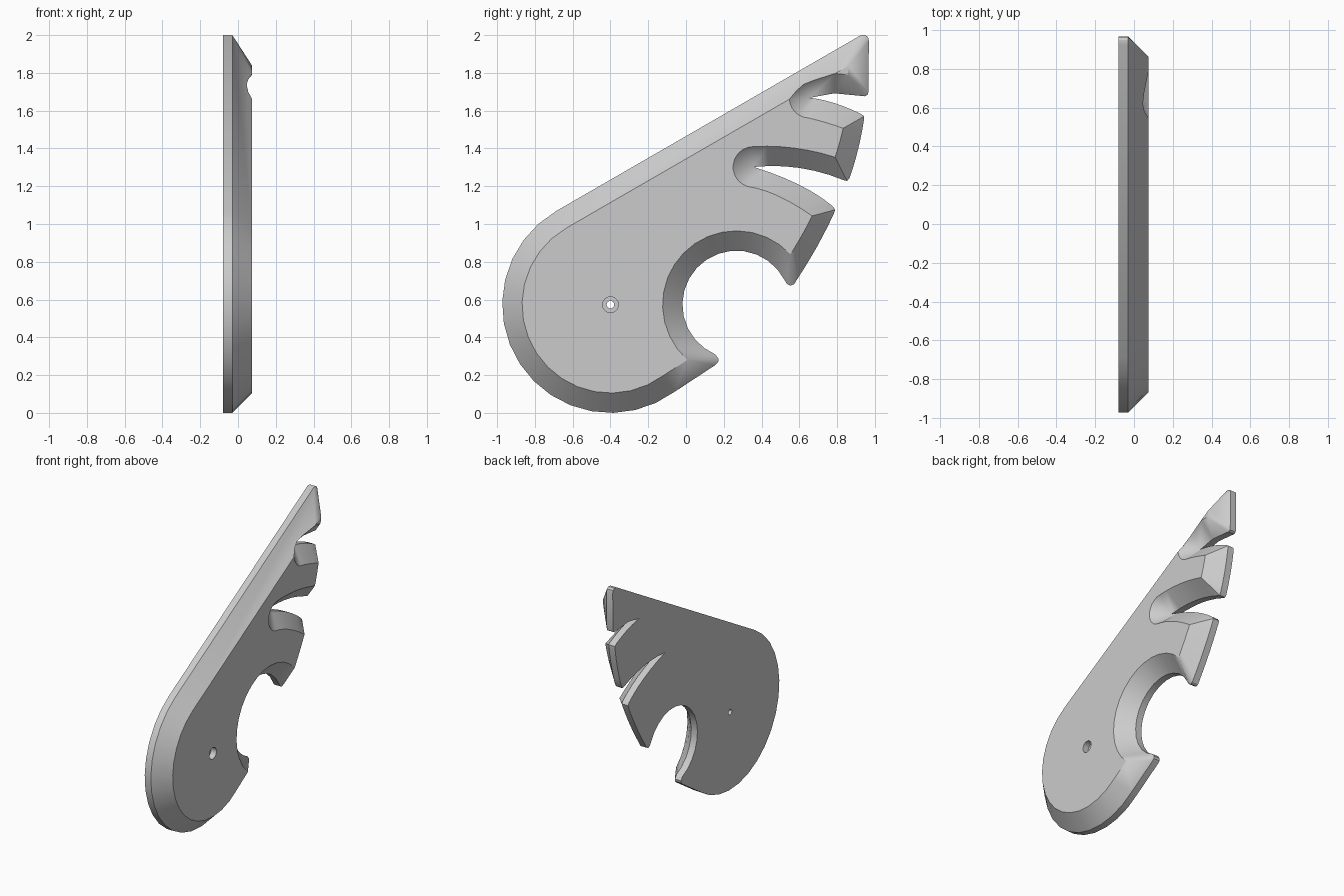
import bpy, bmesh
from math import sin, cos, radians

if "Cube" in bpy.data.objects:
    bpy.data.objects.remove(bpy.data.objects["Cube"])

BACK, RIM, FACE = -0.08, -0.03, 0.075   # x of back, rim edge and front face


def arc(c, r, a0, a1, n):
    angles = [radians(a0 + (a1 - a0) * i / n) for i in range(n + 1)]
    return [(c[0] + r * cos(a), c[1] + r * sin(a)) for a in angles]


def curve(p, c, q, n=6):
    ts = [i / n for i in range(n + 1)]
    return [tuple((1 - t) ** 2 * p[k] + 2 * t * (1 - t) * c[k] + t * t * q[k]
                  for k in (0, 1)) for t in ts]


# Key centres (y, z)
pivot, hook = (-0.40, 0.573), (0.267, 0.573)
slot_a, slot_b = (0.357, 1.302), (0.655, 1.668)

# Rounded tips on the rim; each runs up to one corner of the face
hook_tip = [(0.155, 0.253), (0.17, 0.268), (0.173, 0.285), arc(hook, 0.286, 247, 27, 1)[0]]
low_tip = [arc(hook, 0.286, 247, 27, 1)[1], (0.535, 0.682), (0.553, 0.673), (0.573, 0.682), (0.59, 0.71)]
low_top = [(0.783, 1.055), (0.79, 1.075), (0.778, 1.093)]
mid_tip = [(0.835, 1.232), (0.853, 1.228), (0.867, 1.245)]
mid_top = [(0.942, 1.552), (0.943, 1.57), (0.928, 1.582)]
high_tip = [(0.948, 1.676), (0.962, 1.685), (0.966, 1.70)]
high_top = [(0.968, 1.97), (0.964, 1.99), (0.948, 2.0), (0.925, 1.999)]

# Matching corners of the face
f_hook, f_low, f_low_top = arc(hook, 0.391, 228.5, 43, 1)[0], arc(hook, 0.391, 228.5, 43, 1)[1], (0.668, 1.043)
f_mid, f_mid_top = (0.789, 1.354), (0.832, 1.507)
f_high, f_high_top, f_ridge = (0.855, 1.79), (0.862, 1.838), (0.79, 1.797)

# Ridge where the upper slot cuts into the long bevel, below the face
ridge = [(0.58, 1.70, 0.054), (0.62, 1.738, 0.046), (0.68, 1.762, 0.053)]

round_rim, round_face = arc(pivot, 0.573, 120, 306.5, 16), arc(pivot, 0.468, 120, 306.5, 16)
slot_a_end = arc(slot_a, 0.108, 253, 90, 10)
slot_b_end = arc(slot_b, 0.108, 250, 184, 5)

# Bevelled walls in order round the outline: (rim points, face points)
walls = [
    (round_rim, round_face),
    ([round_rim[-1], hook_tip[0]], [round_face[-1], f_hook]),
    (hook_tip, [f_hook]),
    (arc(hook, 0.286, 247, 27, 16), arc(hook, 0.391, 228.5, 43, 16)),
    (low_tip, [f_low]),
    (curve(low_tip[-1], (0.70, 0.876), low_top[0]),
     curve(f_low, (0.615, 0.937), f_low_top)),
    (low_top, [f_low_top]),
    (curve(low_top[-1], (0.631, 1.218), slot_a),
     curve(f_low_top, (0.47, 1.18), slot_a_end[0])),
    ([slot_a], slot_a_end),
    (curve(slot_a, (0.604, 1.327), mid_tip[0]),
     curve(slot_a_end[-1], (0.573, 1.422), f_mid)),
    (mid_tip, [f_mid]),
    (curve(mid_tip[-1], (0.92, 1.40), mid_top[0]),
     curve(f_mid, (0.815, 1.43), f_mid_top)),
    (mid_top, [f_mid_top]),
    (curve(mid_top[-1], (0.78, 1.655), slot_b),
     curve(f_mid_top, (0.69, 1.556), slot_b_end[0])),
    ([slot_b], slot_b_end + ridge),
    ([slot_b, (0.785, 1.692), high_tip[0]], [ridge[-1], f_ridge, f_high]),
    (high_tip, [f_high]),
    ([high_tip[-1], high_top[0]], [f_high, f_high_top]),
    (high_top, [f_high_top]),
    ([high_top[-1], round_rim[0]],
     [f_high_top, f_ridge] + ridge[::-1] + [slot_b_end[-1], round_face[0]]),
]

bm = bmesh.new()
cache = {}


def vert(p, x):
    x = p[2] if len(p) > 2 else x
    key = (round(x, 4), round(p[0], 4), round(p[1], 4))
    if key not in cache:
        cache[key] = bm.verts.new((x, p[0], p[1]))
    return cache[key]


def face(vs):
    vs = list(dict.fromkeys(vs))
    if len(vs) > 2:
        bm.faces.new(vs)


def bridge(a, b):
    """Skin between two rows: quads, a fan, or one flat panel."""
    if len(a) == len(b):
        for i in range(len(a) - 1):
            face([a[i], a[i + 1], b[i + 1], b[i]])
    elif len(b) == 1:
        for i in range(len(a) - 1):
            face([a[i], a[i + 1], b[0]])
    elif len(a) == 1:
        for i in range(len(b) - 1):
            face([a[0], b[i + 1], b[i]])
    else:
        face(a + b[::-1])


def fill(*loops):
    """Flat cap from an outer loop and any holes."""
    edges = []
    for loop in loops:
        loop = list(dict.fromkeys(loop))
        for u, v in zip(loop, loop[1:] + loop[:1]):
            edges.append(bm.edges.get((u, v)) or bm.edges.new((u, v)))
    bmesh.ops.triangle_fill(bm, edges=edges, use_beauty=True)


# Bevels and the straight rim below them
for rim, top in walls:
    low = [vert(p, RIM) for p in rim]
    bridge(low, [vert(p, FACE) for p in top])
    bridge([vert(p, BACK) for p in rim], low)

# Pivot hole with a wider mouth on the face
rings = [[vert(p, x) for p in arc(pivot, r, 0, 345, 23)]
         for r, x in ((0.042, FACE), (0.042, 0.03), (0.02, 0.03), (0.02, BACK))]
for a, b in zip(rings, rings[1:]):
    bridge(a + a[:1], b + b[:1])

# Face, small face on the highest finger, and back
outline = [vert(p, FACE) for rim, top in walls[:14] for p in top]
outline += [vert(p, FACE) for p in slot_b_end]
fill(outline, rings[0])
face([vert(p, FACE) for p in (f_ridge, f_high, f_high_top)])
fill([vert(p, BACK) for rim, top in walls for p in rim], rings[-1])
bmesh.ops.recalc_face_normals(bm, faces=bm.faces)

mesh = bpy.data.meshes.new("hooked_plate")
bm.to_mesh(mesh)
bm.free()
plate = bpy.data.objects.new("hooked_plate", mesh)
bpy.context.collection.objects.link(plate)

# Plain grey finish
grey = bpy.data.materials.new("plain_grey")
grey.use_nodes = True
colour = (0.6, 0.6, 0.6, 1)
grey.diffuse_color = colour
grey.node_tree.nodes["Principled BSDF"].inputs["Base Color"].default_value = colour
mesh.materials.append(grey)

bpy.context.view_layer.objects.active = plate
plate.select_set(True)
bpy.ops.object.shade_smooth_by_angle(angle=radians(30))
